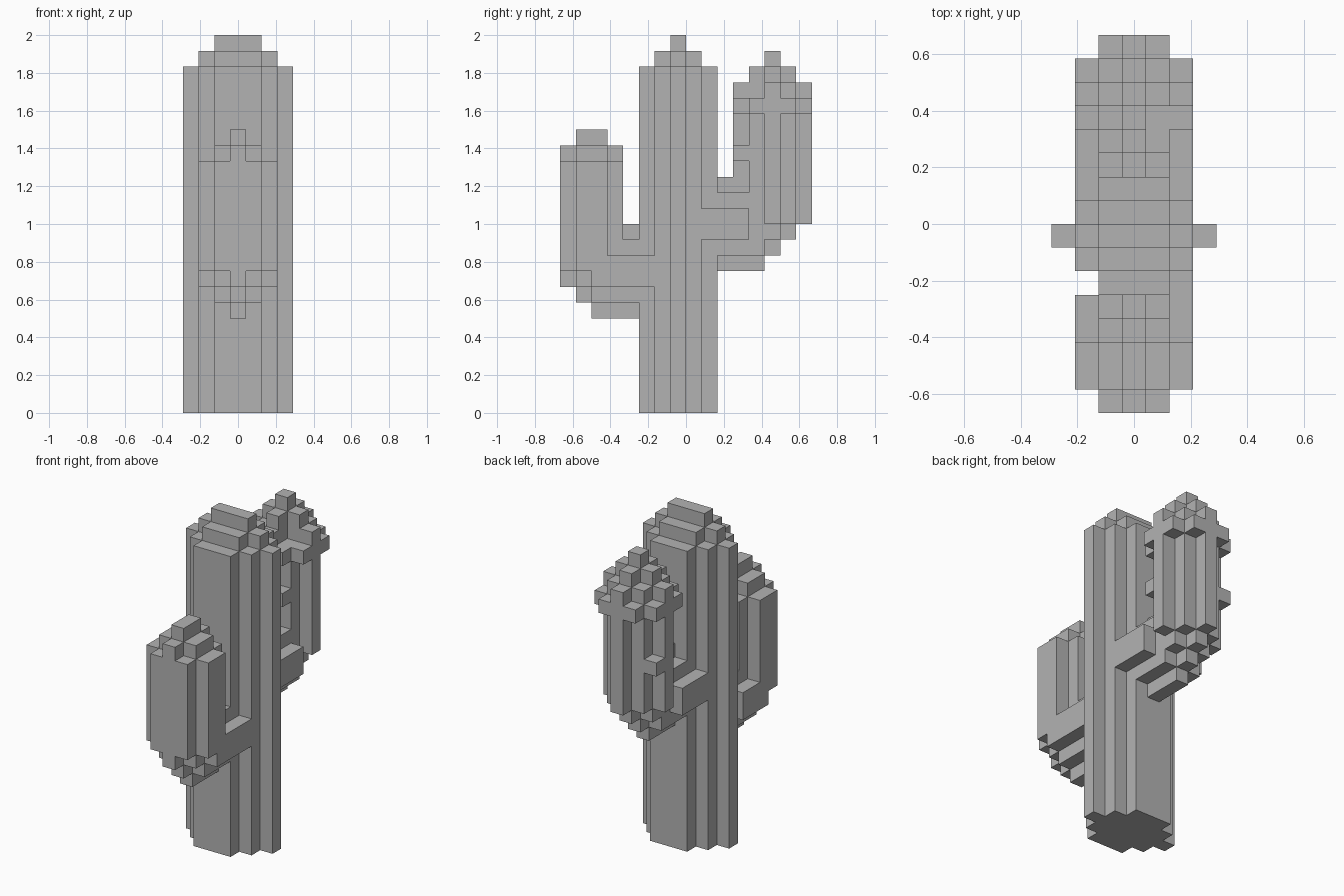
import bpy, bmesh
from mathutils import Vector

cube = bpy.data.objects.get("Cube")
if cube:
    bpy.data.objects.remove(cube, do_unlink=True)

U = 1 / 12  # size of one block

stone = bpy.data.materials.new("plain_grey")
stone.use_nodes = True
grey = (0.45, 0.45, 0.45, 1)
stone.diffuse_color = grey
stone.node_tree.nodes["Principled BSDF"].inputs["Base Color"].default_value = grey


def slab(part, z, y, half):
    """Fill blocks over inclusive z and y ranges, |x| <= half."""
    for k in range(z[0], z[1] + 1):
        for j in range(y[0], y[1] + 1):
            part.update((i, j, k) for i in range(-half, half + 1))


def stepped(part, z, first, halves):
    """Prism whose half width changes with each row in y."""
    for n, half in enumerate(halves):
        slab(part, z, (first + n, first + n), half)


# Ribbed trunk with stepped crown
trunk = set()
stepped(trunk, (0, 21), -3, (1, 2, 3, 2, 1))
stepped(trunk, (22, 22), -2, (1, 2, 1))
slab(trunk, (23, 23), (-1, -1), 1)

# Front arm: elbow, column, stepped crown
front = set()
slab(front, (6, 6), (-6, -4), 0)
stepped(front, (7, 7), -7, (0, 1, 1, 1))
stepped(front, (8, 8), -8, (0, 1, 2, 2, 2))
stepped(front, (9, 9), -8, (1, 2, 2, 2, 2))
slab(front, (10, 10), (-4, -4), 1)
slab(front, (11, 11), (-4, -4), 0)
front.update({(2, -3, 8), (2, -3, 9)})
stepped(front, (10, 15), -8, (1, 2, 2, 1))
stepped(front, (16, 16), -8, (0, 1, 1, 0))
slab(front, (17, 17), (-7, -6), 0)

# Back arm: elbow, diamond column, wide collar, pyramid crown
back = set()
slab(back, (9, 9), (2, 4), 0)
stepped(back, (10, 10), 2, (1, 1, 1, 0))
slab(back, (11, 12), (1, 3), 2)
stepped(back, (11, 11), 4, (1, 1, 0))
slab(back, (13, 13), (2, 2), 1)
slab(back, (13, 13), (3, 3), 1)
slab(back, (14, 14), (2, 2), 0)
stepped(back, (12, 18), 3, (0, 1, 2, 1, 0))
stepped(back, (19, 19), 3, (1, 2, 2, 2, 1))
stepped(back, (20, 20), 3, (0, 1, 2, 1, 0))
stepped(back, (21, 21), 4, (0, 1, 0))
slab(back, (22, 22), (5, 5), 0)
back.discard((1, 4, 20))
back.update({(1, 3, 16), (-2, 6, 15)})  # small knobs

front -= trunk
back -= trunk
solid = trunk | front | back


def build(name, part):
    bm = bmesh.new()
    for cell in sorted(part):
        centre = Vector(cell) + Vector((0, 0.5, 0.5))
        for axis in range(3):
            for sign in (-1, 1):
                step = [0, 0, 0]
                step[axis] = sign
                if tuple(c + s for c, s in zip(cell, step)) in solid:
                    continue
                a, b = Vector((0, 0, 0)), Vector((0, 0, 0))
                a[(axis + 1) % 3] = 0.5
                b[(axis + 2) % 3] = 0.5 * sign
                mid = centre + Vector(step) / 2
                corners = (mid - a - b, mid + a - b, mid + a + b, mid - a + b)
                bm.faces.new([bm.verts.new(p * U) for p in corners])
    bmesh.ops.remove_doubles(bm, verts=bm.verts, dist=U / 100)
    bmesh.ops.dissolve_limit(bm, angle_limit=0.01, verts=bm.verts, edges=bm.edges)
    mesh = bpy.data.meshes.new(name)
    bm.to_mesh(mesh)
    bm.free()
    mesh.materials.append(stone)
    bpy.context.collection.objects.link(bpy.data.objects.new(name, mesh))


build("trunk", trunk)
build("front_arm", front)
build("back_arm", back)
